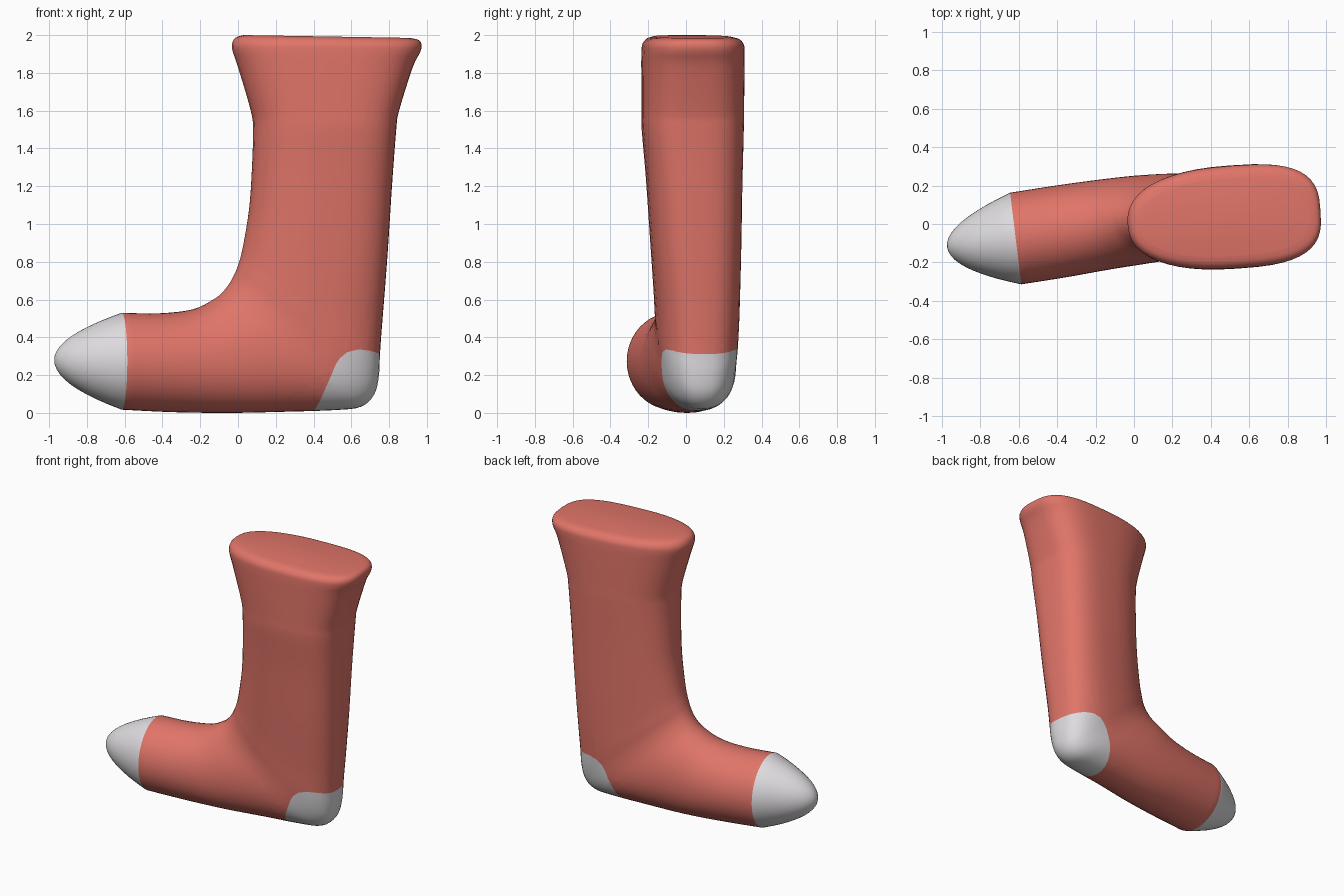
import bpy, bmesh, math
from mathutils import Vector, Matrix

cube = bpy.data.objects.get("Cube")
if cube:
    bpy.data.objects.remove(cube, do_unlink=True)

SIDES = 48
STEPS = 4


def material(name, rgb):
    m = bpy.data.materials.new(name)
    m.use_nodes = True
    m.diffuse_color = (*rgb, 1)
    m.node_tree.nodes["Principled BSDF"].inputs["Base Color"].default_value = (*rgb, 1)
    return m


# Stations from toe seam to cuff:
# instep x z, sole/back x z, half width, squareness, sideways shift
STATIONS = [
    (-.62, .53, -.62, .017, .24, 2, 0), (-.42, .527, -.35, .004, .24, 2, .008),
    (-.24, .548, -.05, 0, .235, 2.1, .016), (-.13, .6, .25, .006, .23, 2.1, .018),
    (-.08, .64, .52, .015, .22, 2.2, .014), (-.045, .685, .655, .032, .212, 2.3, .01),
    (-.02, .73, .725, .095, .21, 2.4, .007), (0, .78, .75, .2, .215, 2.5, .006),
    (.025, .87, .757, .35, .22, 2.6, .005), (.06, 1.08, .79, .8, .237, 2.8, .003),
    (.075, 1.3, .815, 1.2, .252, 2.9, .002), (.08, 1.5, .837, 1.5, .267, 3, 0),
    (.068, 1.6, .852, 1.6, .268, 3, 0), (0, 1.83, .925, 1.83, .269, 3, 0),
    (-.03, 1.92, .965, 1.91, .268, 3, 0), (-.03, 1.96, .972, 1.95, .262, 3, 0),
    (-.01, 1.988, .955, 1.975, .238, 3, 0), (.03, 2, .91, 1.985, .2, 3, 0),
]


def smooth_rows(rows):
    """Catmull-Rom interpolation through the stations."""
    out = []
    for i in range(len(rows) - 1):
        p0, p1, p2 = rows[max(i - 1, 0)], rows[i], rows[i + 1]
        p3 = rows[min(i + 2, len(rows) - 1)]
        for s in range(STEPS):
            t = s / STEPS
            out.append([b + t / 2 * (c - a + t * (2 * a - 5 * b + 4 * c - d + t * (3 * (b - c) + d - a)))
                        for a, b, c, d in zip(p0, p1, p2, p3)])
    return out + [list(rows[-1])]


def ring(bm, row):
    """Egg-shaped section: rounder at the instep, squarer at the back."""
    ax, az, bx, bz, width, n, shift = row
    front, back = Vector((ax, 0, az)), Vector((bx, 0, bz))
    mid = front.lerp(back, .5 + .06 * (n - 2))
    verts = []
    for k in range(SIDES):
        a = math.tau * k / SIDES
        c, s = math.cos(a), math.sin(a)
        power = 2 / (n if c > 0 else 2 + (n - 2) * .4)
        end = back if c > 0 else front
        p = mid + (end - mid) * abs(c) ** power
        p.y = shift + math.copysign(width * abs(s) ** power, s)
        verts.append(bm.verts.new(p))
    return verts


# Toe dome: paraboloid rings closing on the tip
toe_rows = []
for k in (.1, .2, .3, .4, .5, .6, .7, .8, .9):
    x = -.62 - .36 * (1 - k * k)
    z = .2735 + .0065 * (1 - k)
    toe_rows.append((x, z + .2565 * k, x, z - .2565 * k, .24 * k, 2, 0))

bm = bmesh.new()
rings = [ring(bm, r) for r in toe_rows + smooth_rows(STATIONS)]
for i, (lower, upper) in enumerate(zip(rings, rings[1:])):
    for k in range(SIDES):
        j = (k + 1) % SIDES
        f = bm.faces.new((lower[k], lower[j], upper[j], upper[k]))
        f.material_index = 1 if i < len(toe_rows) else 0
tip = bm.verts.new((-.98, 0, .28))
for k in range(SIDES):
    bm.faces.new((tip, rings[0][(k + 1) % SIDES], rings[0][k])).material_index = 1
bm.faces.new(rings[-1])  # flat top of the cuff

# Heel patch: cut along its outline, then colour the faces inside it
outline = [(.392, 0), (.45, .14), (.487, .24), (.52, .29), (.56, .322), (.62, .336), (.68, .33), (.8, .3)]
planes = []
for (x1, z1), (x2, z2) in zip(outline, outline[1:]):
    co, no = Vector((x1, 0, z1)), Vector((z1 - z2, 0, x2 - x1))
    planes.append((co, no))
    faces = [f for f in bm.faces if f.calc_center_median().x > .3 and f.calc_center_median().z < .5]
    geom = faces + list({e for f in faces for e in f.edges}) + list({v for f in faces for v in f.verts})
    bmesh.ops.bisect_plane(bm, geom=geom, plane_co=co, plane_no=no)
for f in bm.faces:
    c = f.calc_center_median()
    if c.x > .3 and all((c - co).dot(no) < 0 for co, no in planes):
        f.material_index = 1

# Turn the foot outward, easing the turn up the leg
for v in bm.verts:
    turn = 7 - 3 * min(1, max(0, v.co.z - .5))
    v.co = Matrix.Rotation(math.radians(turn), 3, 'Z') @ v.co

bmesh.ops.recalc_face_normals(bm, faces=bm.faces)
mesh = bpy.data.meshes.new("sock")
bm.to_mesh(mesh)
bm.free()
mesh.materials.append(material("coral red", (.75, .177, .14)))
mesh.materials.append(material("light grey", (.73, .71, .73)))
sock = bpy.data.objects.new("sock", mesh)
bpy.context.collection.objects.link(sock)
bpy.context.view_layer.objects.active = sock
sock.select_set(True)
bpy.ops.object.shade_smooth_by_angle(angle=math.radians(25))
